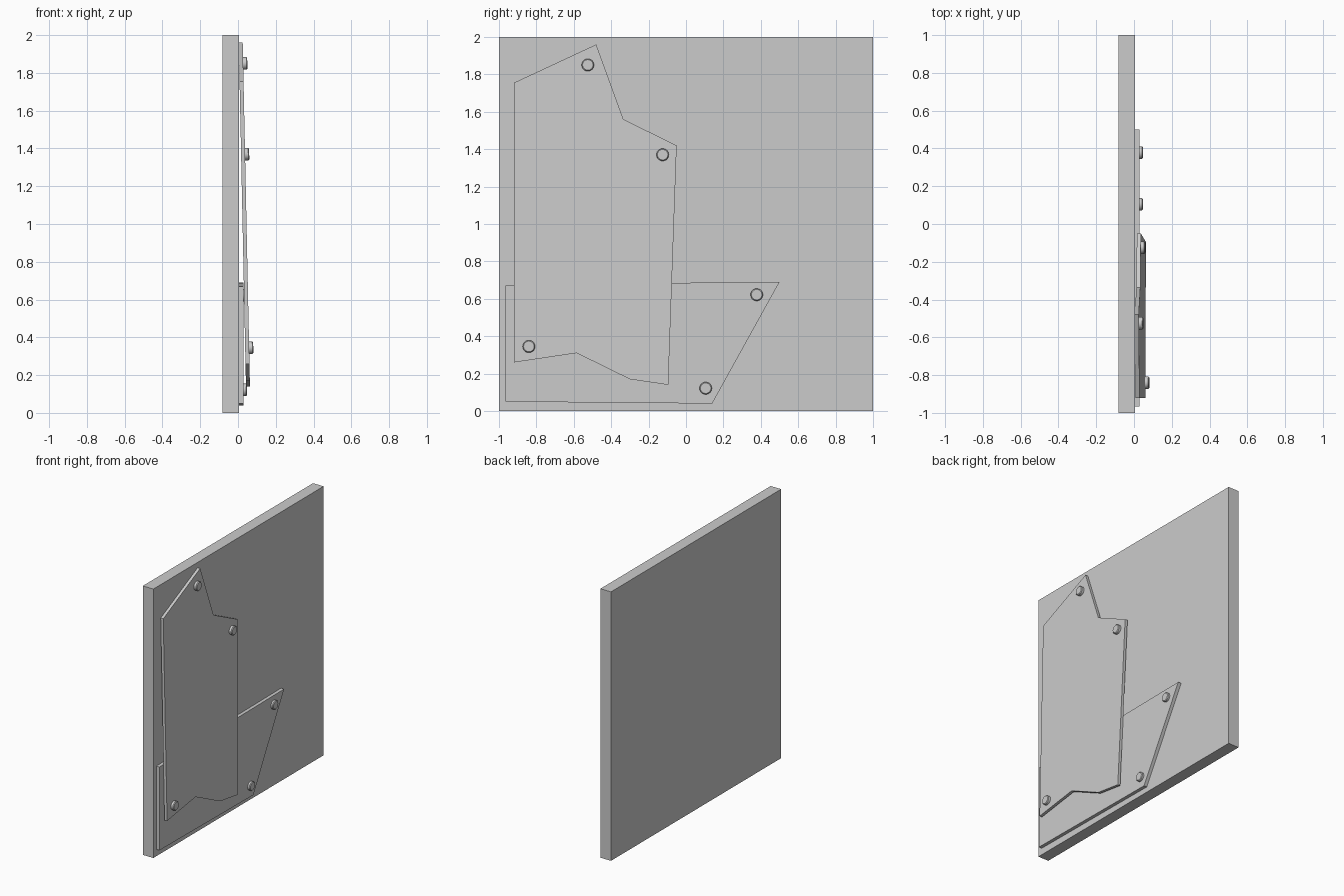
import bpy, bmesh, math
from mathutils import Matrix

if "Cube" in bpy.data.objects:
    bpy.data.objects.remove(bpy.data.objects["Cube"])

TILT = 0.021      # lean of the upper plate, outward toward its foot
WALL = 0.004      # x of the panel's front surface


def plate(name, outline, x0, thick, tilt=0.0):
    """Extrude a (y, z) outline along x; tilt pushes lower points outward."""
    bm = bmesh.new()
    vs = [bm.verts.new((x0 + tilt * (1.96 - z), y, z)) for y, z in outline]
    face = bm.faces.new(vs)
    out = bmesh.ops.extrude_face_region(bm, geom=[face])
    moved = [g for g in out["geom"] if isinstance(g, bmesh.types.BMVert)]
    bmesh.ops.translate(bm, verts=moved, vec=(thick, 0, 0))
    bmesh.ops.recalc_face_normals(bm, faces=bm.faces)
    mesh = bpy.data.meshes.new(name)
    bm.to_mesh(mesh)
    bm.free()
    ob = bpy.data.objects.new(name, mesh)
    bpy.context.collection.objects.link(ob)
    return ob


def bolt(name, x, y, z, height, tilt=0.0):
    """Round bolt head standing on a plate surface, with a chamfered rim."""
    bm = bmesh.new()
    bmesh.ops.create_cone(bm, cap_ends=True, segments=32, radius1=0.033,
                          radius2=0.033, depth=height)
    rim = [e for e in bm.edges if all(v.co.z > 0 for v in e.verts)]
    bmesh.ops.bevel(bm, geom=rim, offset=0.005, segments=1, affect='EDGES')
    bmesh.ops.translate(bm, verts=bm.verts, vec=(0, 0, height / 2))
    mesh = bpy.data.meshes.new(name)
    bm.to_mesh(mesh)
    bm.free()
    ob = bpy.data.objects.new(name, mesh)
    bpy.context.collection.objects.link(ob)
    mesh.transform(Matrix.Translation((x, y, z))
                   @ Matrix.Rotation(math.pi / 2 - tilt, 4, 'Y'))
    bpy.ops.object.select_all(action='DESELECT')
    ob.select_set(True)
    bpy.context.view_layer.objects.active = ob
    bpy.ops.object.shade_smooth_by_angle(angle=math.radians(30))


# Backing wall panel
plate("wall_panel", [(-1, 0), (1, 0), (1, 2), (-1, 2)], -0.083, 0.083 + WALL)

# Lower patch plate, flat on the wall
plate("lower_plate", [(-0.965, 0.67), (-0.965, 0.05), (0.14, 0.04),
                      (0.50, 0.69), (-0.08, 0.685)], WALL, 0.025)

# Upper patch plate, leaning over the lower one
plate("upper_plate", [(-0.92, 1.755), (-0.48, 1.96), (-0.335, 1.56),
                      (-0.05, 1.42), (-0.095, 0.14), (-0.30, 0.17),
                      (-0.585, 0.31), (-0.92, 0.26)], WALL, 0.021, TILT)

# Bolts through each plate
for i, (y, z) in enumerate([(-0.525, 1.85), (-0.125, 1.37), (-0.84, 0.345)]):
    bolt(f"upper_bolt_{i + 1}", WALL + 0.018 + TILT * (1.96 - z), y, z, 0.025, TILT)
for i, (y, z) in enumerate([(0.105, 0.122), (0.378, 0.622)]):
    bolt(f"lower_bolt_{i + 1}", WALL + 0.022, y, z, 0.021)
